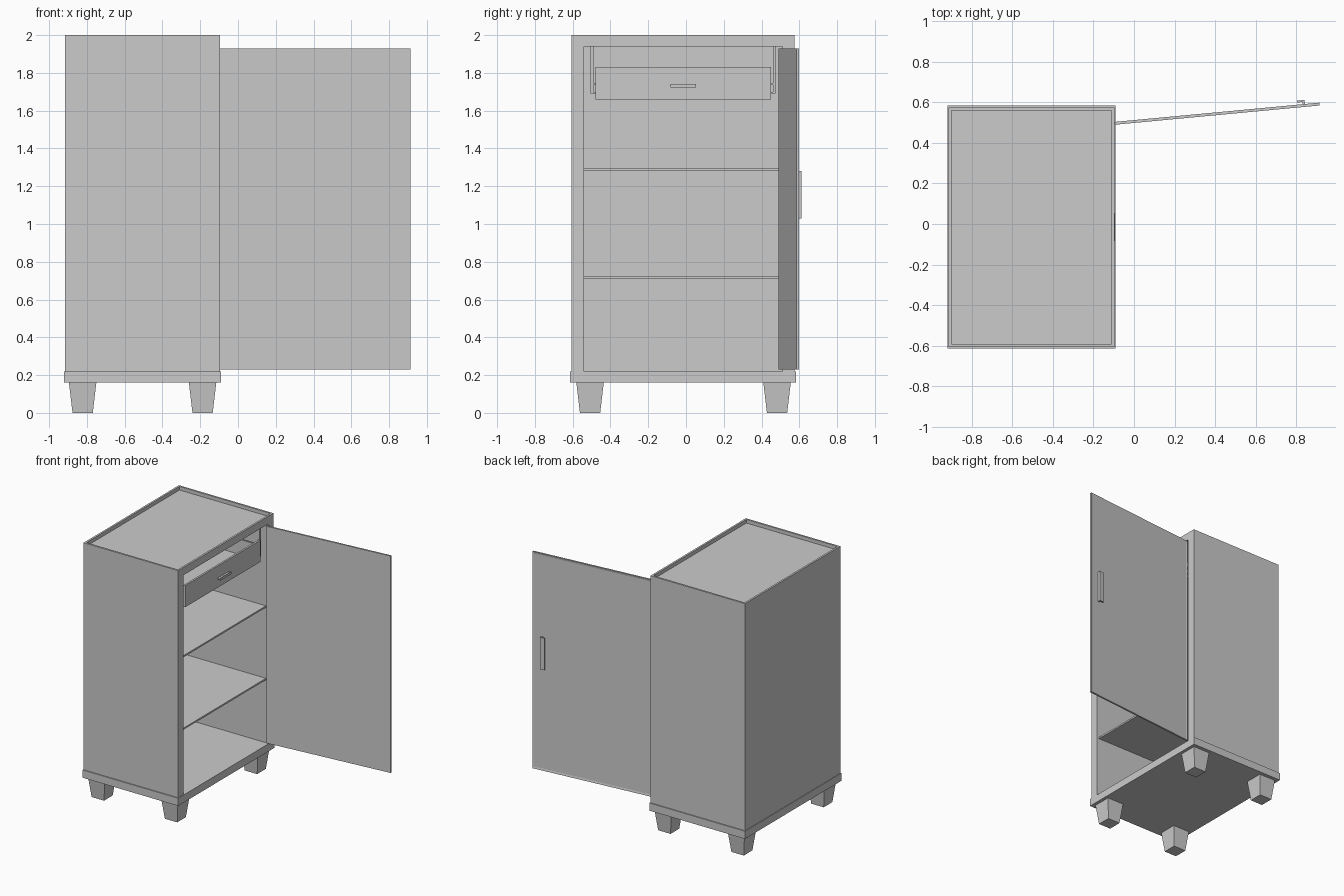
import bpy, bmesh, math
from mathutils import Matrix

if "Cube" in bpy.data.objects:
    bpy.data.objects.remove(bpy.data.objects["Cube"])


def make(name, bm):
    bmesh.ops.recalc_face_normals(bm, faces=bm.faces)
    me = bpy.data.meshes.new(name)
    bm.to_mesh(me)
    bm.free()
    ob = bpy.data.objects.new(name, me)
    bpy.context.collection.objects.link(ob)
    return ob


def add_box(bm, x, y, z, taper=1.0):
    """Box from (min, max) ranges; taper scales the bottom face."""
    cx, cy = sum(x) / 2, sum(y) / 2
    r = bmesh.ops.create_cube(bm, size=1)
    for v in r["verts"]:
        k = taper if v.co.z < 0 else 1
        v.co = (cx + v.co.x * k * (x[1] - x[0]),
                cy + v.co.y * k * (y[1] - y[0]),
                sum(z) / 2 + v.co.z * (z[1] - z[0]))


def box(name, *parts, taper=1.0):
    bm = bmesh.new()
    for p in parts:
        add_box(bm, *p, taper=taper)
    return make(name, bm)


def prism(name, profile, z0, z1):
    """Extrude an xy profile from z0 to z1."""
    bm = bmesh.new()
    f = bm.faces.new([bm.verts.new((x, y, z0)) for x, y in profile])
    r = bmesh.ops.extrude_face_region(bm, geom=[f])
    for v in r["geom"]:
        if isinstance(v, bmesh.types.BMVert):
            v.co.z = z1
    return make(name, bm)


# Carcass: solid box with the open cavity and the recessed top cut out
carcass = box("carcass", ((-0.915, -0.095), (-0.605, 0.575), (0.22, 2.0)))
cutters = [
    box("cavity_cutter", ((-0.845, 0.1), (-0.54, 0.51), (0.1, 1.94))),
    box("top_cutter", ((-0.90, -0.11), (-0.59, 0.56), (1.972, 2.1))),
]
for c in cutters:
    c.hide_render = True
    m = carcass.modifiers.new(c.name, "BOOLEAN")
    m.operation = "DIFFERENCE"
    m.solver = "EXACT"
    m.object = c
bpy.context.view_layer.objects.active = carcass
for m in list(carcass.modifiers):
    bpy.ops.object.modifier_apply(modifier=m.name)
for c in cutters:
    bpy.data.objects.remove(c)

# Plinth and tapered feet
box("plinth", ((-0.92, -0.09), (-0.613, 0.583), (0.16, 0.22)))
for i, cx in enumerate((-0.8225, -0.1875)):
    for j, cy in enumerate((-0.508, 0.482)):
        box(f"foot_{i}{j}", ((cx - 0.0725, cx + 0.0725),
                             (cy - 0.0725, cy + 0.0725), (0, 0.16)), taper=0.74)

# Shelves
for name, z in (("upper_shelf", 1.28), ("lower_shelf", 0.712)):
    box(name, ((-0.845, -0.115), (-0.54, 0.51), (z, z + 0.013)))

# Drawer: front, sides, back and bottom
box("drawer_front", ((-0.135, -0.12), (-0.48, 0.45), (1.66, 1.83)))
box("drawer_tray",
    ((-0.80, -0.135), (-0.47, -0.458), (1.67, 1.80)),
    ((-0.80, -0.135), (0.428, 0.44), (1.67, 1.80)),
    ((-0.80, -0.788), (-0.458, 0.428), (1.67, 1.80)),
    ((-0.788, -0.135), (-0.458, 0.428), (1.67, 1.682)))
box("drawer_handle",
    ((-0.12, -0.10), (-0.083, 0.053), (1.728, 1.734)),
    ((-0.10, -0.094), (-0.083, 0.053), (1.723, 1.741)))

# Drawer runners: hanging strips and ledges, mirrored about the cavity centre
mid = -0.015
for name, s in (("front_runner", -1), ("rear_runner", 1)):
    def span(a, b):
        return tuple(sorted((mid + s * a, mid + s * b)))
    box(name,
        ((-0.83, -0.135), span(0.475, 0.49), (1.69, 1.94)),
        ((-0.83, -0.135), span(0.455, 0.475), (1.69, 1.70)),
        ((-0.83, -0.135), span(0.455, 0.475), (1.735, 1.745)))

# Open door with a shallow inset outer face
bm = bmesh.new()
add_box(bm, (0, 1.013), (-0.007, 0.007), (0.23, 1.93))
bm.normal_update()
outer = [f for f in bm.faces if f.normal.y > 0.9]
bmesh.ops.inset_region(bm, faces=outer, thickness=0.022, depth=-0.003)
door = make("door", bm)

# Door pull with an L-shaped profile
pull = prism("door_handle",
             [(0.930, 0.003), (0.942, 0.003), (0.942, 0.027), (0.905, 0.027),
              (0.905, 0.018), (0.930, 0.018)], 1.03, 1.28)

swing = Matrix.Translation((-0.095, 0.496, 0)) @ Matrix.Rotation(math.atan2(0.095, 1.01), 4, "Z")
for ob in (door, pull):
    ob.matrix_world = swing
